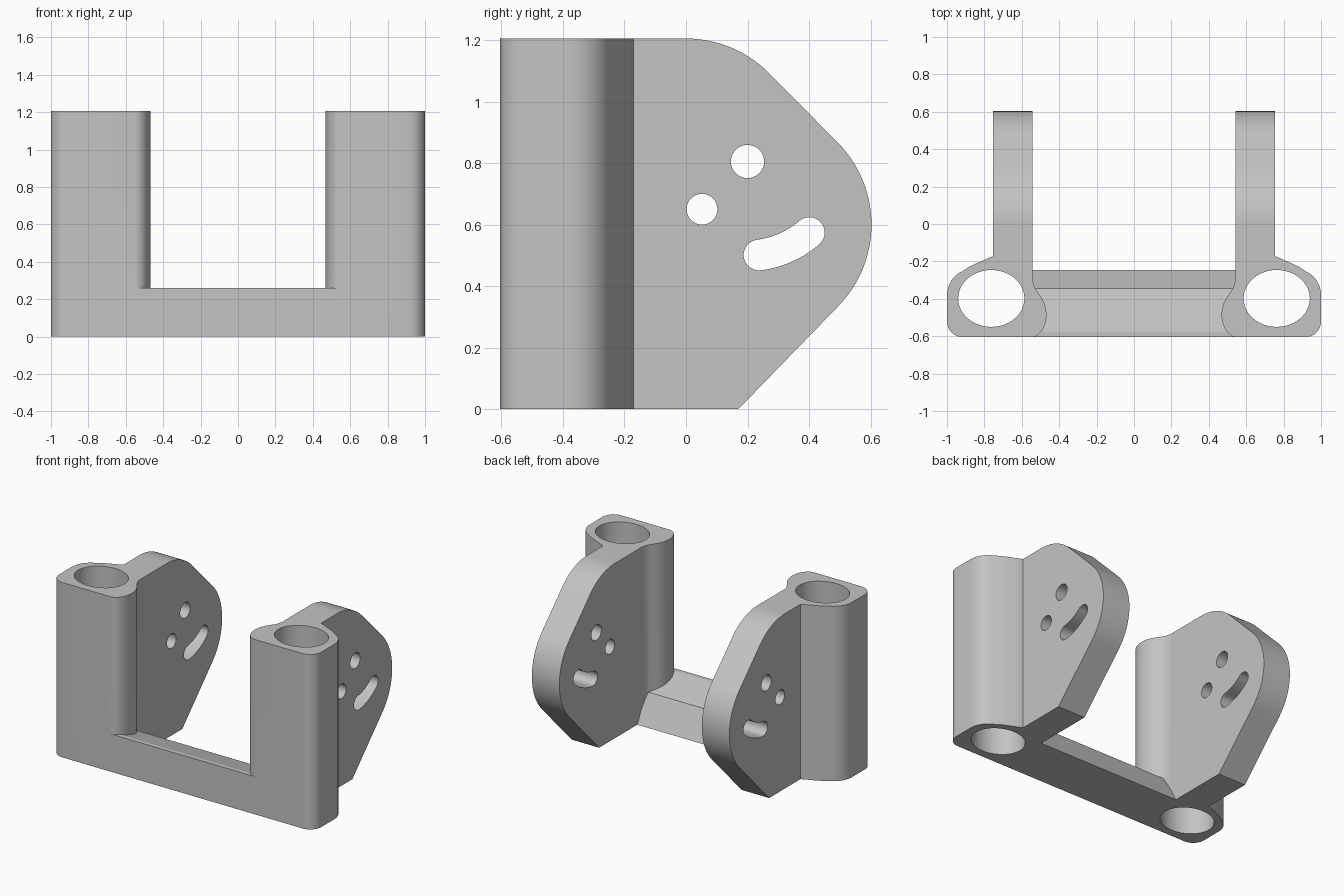
import bpy, bmesh, math
from mathutils import Vector

cube = bpy.data.objects.get("Cube")
if cube:
    bpy.data.objects.remove(cube, do_unlink=True)

HEIGHT = 1.205

grey = bpy.data.materials.new("plain_grey")
grey.use_nodes = True
colour = (0.55, 0.55, 0.55, 1)
grey.diffuse_color = colour
grey.node_tree.nodes["Principled BSDF"].inputs["Base Color"].default_value = colour


def arc(cx, cy, rx, ry, start, end, steps):
    """Points along an elliptical arc, angles in degrees."""
    angles = [math.radians(start + (end - start) * i / steps) for i in range(steps + 1)]
    return [(cx + rx * math.cos(a), cy + ry * math.sin(a)) for a in angles]


def ring(cx, cy, rx, ry, steps):
    return arc(cx, cy, rx, ry, 0, 360, steps)[:-1]


def prism(name, profile, low, high, axis):
    """Extrude a profile along z (profile is x, y) or along x (profile is y, z)."""
    place = (lambda p: (p[0], p[1], low)) if axis == "z" else (lambda p: (low, p[0], p[1]))
    push = Vector((0, 0, high - low)) if axis == "z" else Vector((high - low, 0, 0))
    bm = bmesh.new()
    face = bm.faces.new([bm.verts.new(place(p)) for p in profile])
    out = bmesh.ops.extrude_face_region(bm, geom=[face])
    bmesh.ops.translate(bm, vec=push, verts=[v for v in out["geom"] if isinstance(v, bmesh.types.BMVert)])
    bmesh.ops.recalc_face_normals(bm, faces=bm.faces)
    mesh = bpy.data.meshes.new(name)
    bm.to_mesh(mesh)
    bm.free()
    mesh.materials.append(grey)
    obj = bpy.data.objects.new(name, mesh)
    bpy.context.collection.objects.link(obj)
    return obj


def combine(target, tool, operation):
    """Apply a boolean and discard the tool object."""
    mod = target.modifiers.new(operation.lower(), "BOOLEAN")
    mod.operation, mod.solver, mod.object = operation, "EXACT", tool
    bpy.context.view_layer.objects.active = target
    bpy.ops.object.modifier_apply(modifier=mod.name)
    bpy.data.objects.remove(tool, do_unlink=True)


# Tower outline: rounded front corner, swept back, bulging inner side
tower_outline = (
    arc(0.915, -0.52, 0.085, 0.085, -90, 0, 10)
    + arc(0.86, -0.38, 0.14, 0.14, 0, 66, 12)
    + [(0.88, -0.228), (0.84, -0.209), (0.80, -0.192), (0.753, -0.171),
       (0.65, -0.171), (0.543, -0.25), (0.544, -0.29), (0.537, -0.325), (0.525, -0.35),
       (0.508, -0.375), (0.492, -0.398), (0.479, -0.425), (0.47, -0.455)]
    + arc(0.55, -0.485, 0.082, 0.12, 180, 270, 10)
)

# Side plate outline: two large fillets joined by a chamfer
plate_outline = (
    [(-0.27, 0), (0.17, 0)]
    + arc(0.223, 0.6, 0.38, 0.38, -45, 45, 24)
    + arc(0, 0.825, 0.38, 0.38, 45, 90, 14)
    + [(-0.27, HEIGHT)]
)

# Curved slot swung around the upper hole
pivot = (0.2, 0.805)
swing, half = 0.306, 0.05
first, last = -83, -49


def slot_end(angle):
    a = math.radians(angle)
    return pivot[0] + swing * math.cos(a), pivot[1] + swing * math.sin(a)


slot_outline = (
    arc(*pivot, swing + half, swing + half, first, last, 14)
    + arc(*slot_end(last), half, half, last, last + 180, 14)[1:]
    + arc(*pivot, swing - half, swing - half, last, first, 14)[1:]
    + arc(*slot_end(first), half, half, first + 180, first + 360, 14)[1:-1]
)


def mirrored(profile, side):
    return [(side * x, y) for x, y in profile]


def make_bracket(side, name):
    """A tower with its bore, and a plate with two holes and a slot."""
    bracket = prism(name, mirrored(tower_outline, side), 0, HEIGHT, "z")
    combine(bracket, prism("plate", plate_outline, side * 0.543, side * 0.753, "x"), "UNION")
    bore = mirrored(ring(0.763, -0.398, 0.177, 0.152, 48), side)
    combine(bracket, prism("bore", bore, -0.1, HEIGHT + 0.1, "z"), "DIFFERENCE")
    for outline in (ring(*pivot, 0.054, 0.054, 32), ring(0.052, 0.65, 0.05, 0.05, 32), slot_outline):
        combine(bracket, prism("hole", outline, side * 0.4, side * 0.9, "x"), "DIFFERENCE")
    return bracket


# Crossbar with a sloping top and back, joined to both brackets
bar_outline = [(-0.605, 0), (-0.605, 0.26), (-0.58, 0.26), (-0.345, 0.19), (-0.245, 0)]
frame = prism("bracket_frame", bar_outline, -0.56, 0.56, "x")
combine(frame, make_bracket(1, "left_bracket"), "UNION")
combine(frame, make_bracket(-1, "right_bracket"), "UNION")

for obj in bpy.context.selected_objects:
    obj.select_set(False)
frame.select_set(True)
bpy.context.view_layer.objects.active = frame
bpy.ops.object.shade_smooth_by_angle(angle=math.radians(25))
